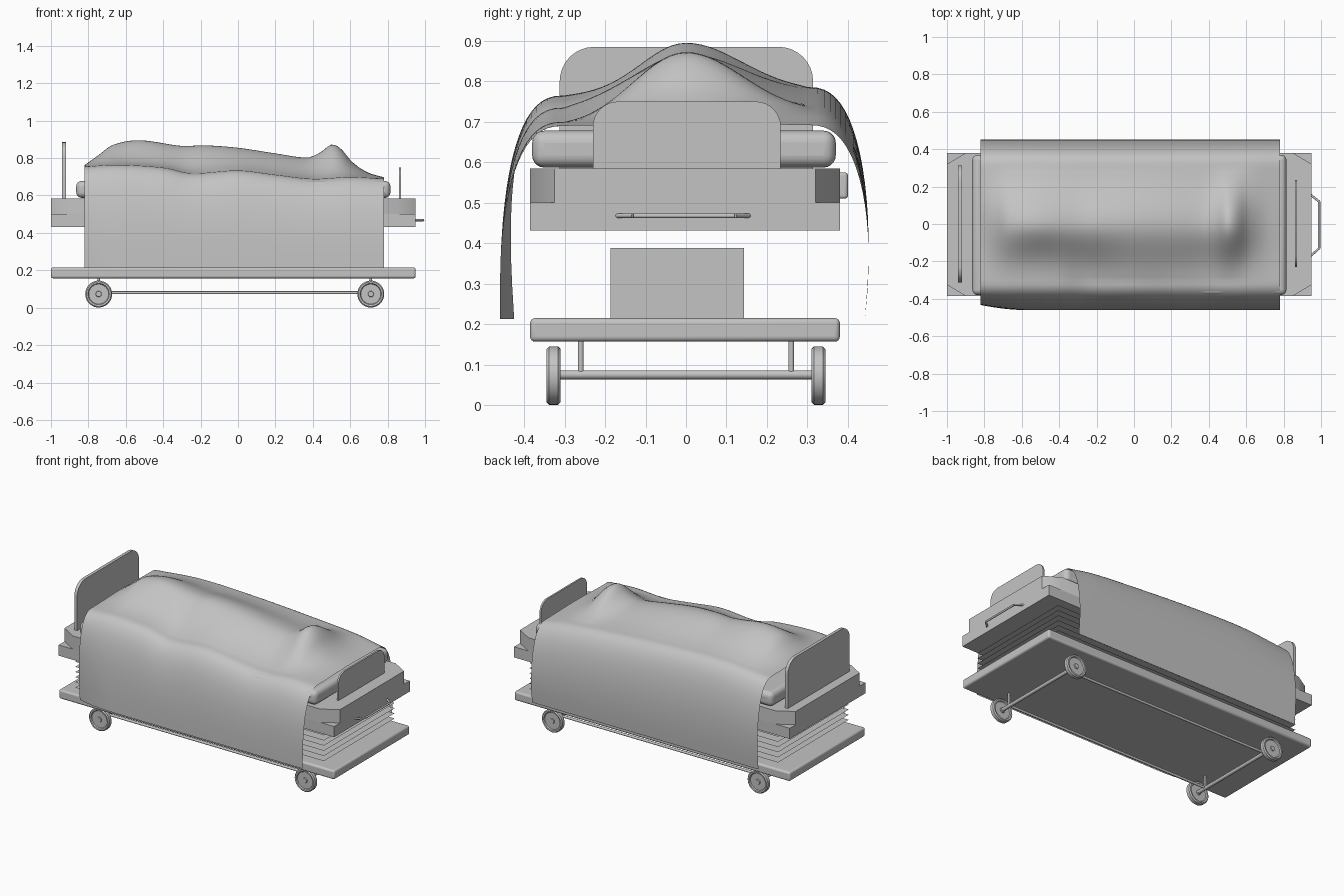
import bpy, bmesh, math
from mathutils import Vector

old = bpy.data.objects.get("Cube")
if old:
    bpy.data.objects.remove(old, do_unlink=True)

grey = bpy.data.materials.new("plain grey")
grey.use_nodes = True
grey.diffuse_color = (0.55, 0.55, 0.55, 1)
grey.node_tree.nodes["Principled BSDF"].inputs["Base Color"].default_value = (0.55, 0.55, 0.55, 1)
parts = []


def finish(name, bm, fix_normals=True):
    if fix_normals:
        bmesh.ops.recalc_face_normals(bm, faces=bm.faces)
    mesh = bpy.data.meshes.new(name)
    bm.to_mesh(mesh)
    bm.free()
    mesh.materials.append(grey)
    ob = bpy.data.objects.new(name, mesh)
    bpy.context.collection.objects.link(ob)
    parts.append(ob)
    return ob


def box(name, lo, hi, bevel=0, segments=4):
    bm = bmesh.new()
    bmesh.ops.create_cube(bm, size=1)
    for v in bm.verts:
        v.co = Vector([lo[i] + (v.co[i] + 0.5) * (hi[i] - lo[i]) for i in range(3)])
    ob = finish(name, bm)
    if bevel:
        mod = ob.modifiers.new("rounding", "BEVEL")
        mod.width, mod.segments = bevel, segments
    return ob


def prism(name, outline, push):
    bm = bmesh.new()
    face = bm.faces.new([bm.verts.new(p) for p in outline])
    new = bmesh.ops.extrude_face_region(bm, geom=[face])["geom"]
    bmesh.ops.translate(bm, vec=push, verts=[g for g in new if isinstance(g, bmesh.types.BMVert)])
    return finish(name, bm)


def rod(name, a, b, radius):
    a, b = Vector(a), Vector(b)
    bm = bmesh.new()
    bmesh.ops.create_cone(bm, cap_ends=True, segments=16, radius1=radius, radius2=radius,
                          depth=(b - a).length)
    turn = (b - a).to_track_quat("Z", "Y")
    for v in bm.verts:
        v.co = turn @ v.co + (a + b) / 2
    return finish(name, bm)


def board(name, x, thick, half, low, top, radius, shift):
    # upright end board with rounded upper corners
    pts = [(x, shift - half, low), (x, shift + half, low)]
    for side, start in ((1, 0), (-1, 90)):
        for i in range(9):
            a = math.radians(start + i * 90 / 8)
            pts.append((x, shift + side * (half - radius) + radius * math.cos(a),
                        top - radius + radius * math.sin(a)))
    return prism(name, pts, (thick, 0, 0))


def curve(keys, x):
    # smooth curve through (x, value) keys
    x = min(max(x, keys[0][0]), keys[-1][0])
    i = next(k for k in range(len(keys) - 1) if x <= keys[k + 1][0])

    def slope(k):
        a, b = keys[max(k - 1, 0)], keys[min(k + 1, len(keys) - 1)]
        return (b[1] - a[1]) / (b[0] - a[0])
    (x0, v0), (x1, v1) = keys[i], keys[i + 1]
    h = x1 - x0
    t = (x - x0) / h
    return (v0 * (1 + 2 * t) * (1 - t) ** 2 + v1 * t * t * (3 - 2 * t)
            + h * slope(i) * t * (1 - t) ** 2 + h * slope(i + 1) * t * t * (t - 1))


# Rolling base
box("base_tray", (-1, -0.385, 0.157), (0.95, 0.38, 0.215), 0.012)
for x, end in ((-0.745, "head"), (0.71, "foot")):
    rod(end + "_axle", (x, -0.325, 0.075), (x, 0.325, 0.075), 0.011)
    for side, label in ((1, "left"), (-1, "right")):
        rod(f"{end}_{label}_leg", (x, side * 0.26, 0.075), (x, side * 0.26, 0.16), 0.007)
        # turned wheel: hub, recessed disc, rounded tyre
        half = [(0, 0.015), (0.014, 0.015), (0.016, 0.009), (0.053, 0.009), (0.057, 0.016),
                (0.066, 0.017), (0.072, 0.011)]
        profile = half + [(r, -w) for r, w in reversed(half)]
        bm = bmesh.new()
        verts = [bm.verts.new((r, w, 0)) for r, w in profile]
        edges = [bm.edges.new(pair) for pair in zip(verts, verts[1:])]
        bmesh.ops.spin(bm, geom=verts + edges, cent=(0, 0, 0), axis=(0, 1, 0),
                       angle=math.tau, steps=36)
        bmesh.ops.remove_doubles(bm, verts=bm.verts, dist=0.0001)
        bmesh.ops.translate(bm, vec=(x, side * 0.327, 0.073), verts=bm.verts)
        finish(f"{end}_{label}_wheel", bm)
for side, label in ((1, "left"), (-1, "right")):
    rod(label + "_long_rod", (-0.745, side * 0.26, 0.08), (0.71, side * 0.26, 0.08), 0.008)

# Lifting column with thin stacked sheets
box("lift_column", (-0.45, -0.187, 0.21), (0.45, 0.143, 0.388))
for i in range(6):
    z = 0.245 + i * 0.033
    bm = bmesh.new()
    bm.faces.new([bm.verts.new((x, y, z)) for x, y in
                  ((-0.9, -0.36), (0.86, -0.36), (0.86, 0.355), (-0.9, 0.355))])
    finish(f"bellows_sheet_{i + 1}", bm, False)

# Bed frame, chamfered platform and mattress
box("bed_frame", (-1, -0.385, 0.432), (0.95, 0.38, 0.5))
cut_x, cut_y = 0.1, 0.06
prism("platform", [(-1, -0.385 + cut_y, 0.5), (-1 + cut_x, -0.385, 0.5), (0.95 - cut_x, -0.385, 0.5),
                   (0.95, -0.385 + cut_y, 0.5), (0.95, 0.38 - cut_y, 0.5), (0.95 - cut_x, 0.38, 0.5),
                   (-1 + cut_x, 0.38, 0.5), (-1, 0.38 - cut_y, 0.5)], (0, 0, 0.085))
box("mattress", (-0.865, -0.38, 0.587), (0.815, 0.37, 0.678), 0.03, 5)
box("side_rail", (-0.5, 0.375, 0.51), (0.5, 0.4, 0.575), 0.008)
board("headboard", -0.94, 0.02, 0.313, 0.58, 0.885, 0.085, 0.001)
board("footboard", 0.861, 0.011, 0.232, 0.58, 0.75, 0.062, 0.002)

# Pull handle
grip = [(0.94, -0.175, 0.468), (0.99, -0.13, 0.468), (0.99, 0.12, 0.468), (0.94, 0.16, 0.468)]
for i, (a, b) in enumerate(zip(grip, grip[1:])):
    rod(f"pull_handle_{i + 1}", a, b, 0.006)

# Draped blanket: ridge height, and front and back shoulder heights, along the bed
ridge = [(-0.82, 0.762), (-0.74, 0.82), (-0.67, 0.87), (-0.53, 0.895), (-0.3, 0.865), (-0.18, 0.868),
         (0, 0.855), (0.2, 0.825), (0.37, 0.803), (0.44, 0.83), (0.5, 0.872), (0.55, 0.85),
         (0.61, 0.78), (0.69, 0.725), (0.78, 0.697)]
front_edge = [(-0.82, 0.755), (-0.65, 0.765), (-0.4, 0.75), (-0.25, 0.72), (0, 0.735), (0.2, 0.712),
              (0.4, 0.69), (0.6, 0.7), (0.78, 0.69)]
back_edge = [(-0.82, 0.757), (-0.5, 0.785), (-0.1, 0.775), (0.3, 0.75), (0.6, 0.725), (0.78, 0.692)]
front_width = [(-0.82, 0.14), (-0.5, 0.12), (0, 0.16), (0.5, 0.14), (0.78, 0.15)]
hem, top_half, drop_half, power = 0.213, 0.3, 0.16, 2.6


def section(x):
    top, f, b = curve(ridge, x), curve(front_edge, x), curve(back_edge, x)
    tuck = 0.035 * max(0, (-0.58 - x) / 0.24) ** 2
    pts = []

    def drape(side, edge):
        for i in range(1, 19):
            a = i / 18 * math.pi / 2
            low = math.cos(a) ** (2 / power) if i < 18 else 0
            inward = tuck if side < 0 else 0.018 * (1 - low) ** 2
            reach = top_half + drop_half * math.sin(a) ** (2 / power) - inward * (1 - low)
            yield x, side * reach, hem + (edge - hem) * low

    pts += reversed(list(drape(-1, f)))
    for i in range(33):
        y = top_half * (i / 16 - 1)
        edge, width = (f, curve(front_width, x)) if y < 0 else (b, 0.15)
        fade = math.cos(y / top_half * math.pi / 2) ** 0.5 if abs(y) < top_half - 1e-6 else 0
        lift = math.exp(-0.5 * (y / width) ** 2) * (0.4 + 0.6 * fade)
        rest = math.exp(-0.5 * (top_half / width) ** 2) * 0.4
        pts.append((x, y, edge + (top - edge) * (lift - rest) / (1 - rest)))
    pts += drape(1, b)
    return pts


bm = bmesh.new()
rows = [[bm.verts.new(p) for p in section(-0.822 + 1.602 * i / 80)] for i in range(81)]
for r0, r1 in zip(rows, rows[1:]):
    for j in range(len(r0) - 1):
        bm.faces.new((r0[j], r1[j], r1[j + 1], r0[j + 1]))
finish("blanket", bm, False)

# Smooth rounded parts while keeping hard edges
bpy.ops.object.select_all(action="DESELECT")
for ob in parts:
    ob.select_set(True)
bpy.context.view_layer.objects.active = parts[0]
bpy.ops.object.shade_smooth_by_angle(angle=math.radians(35))
